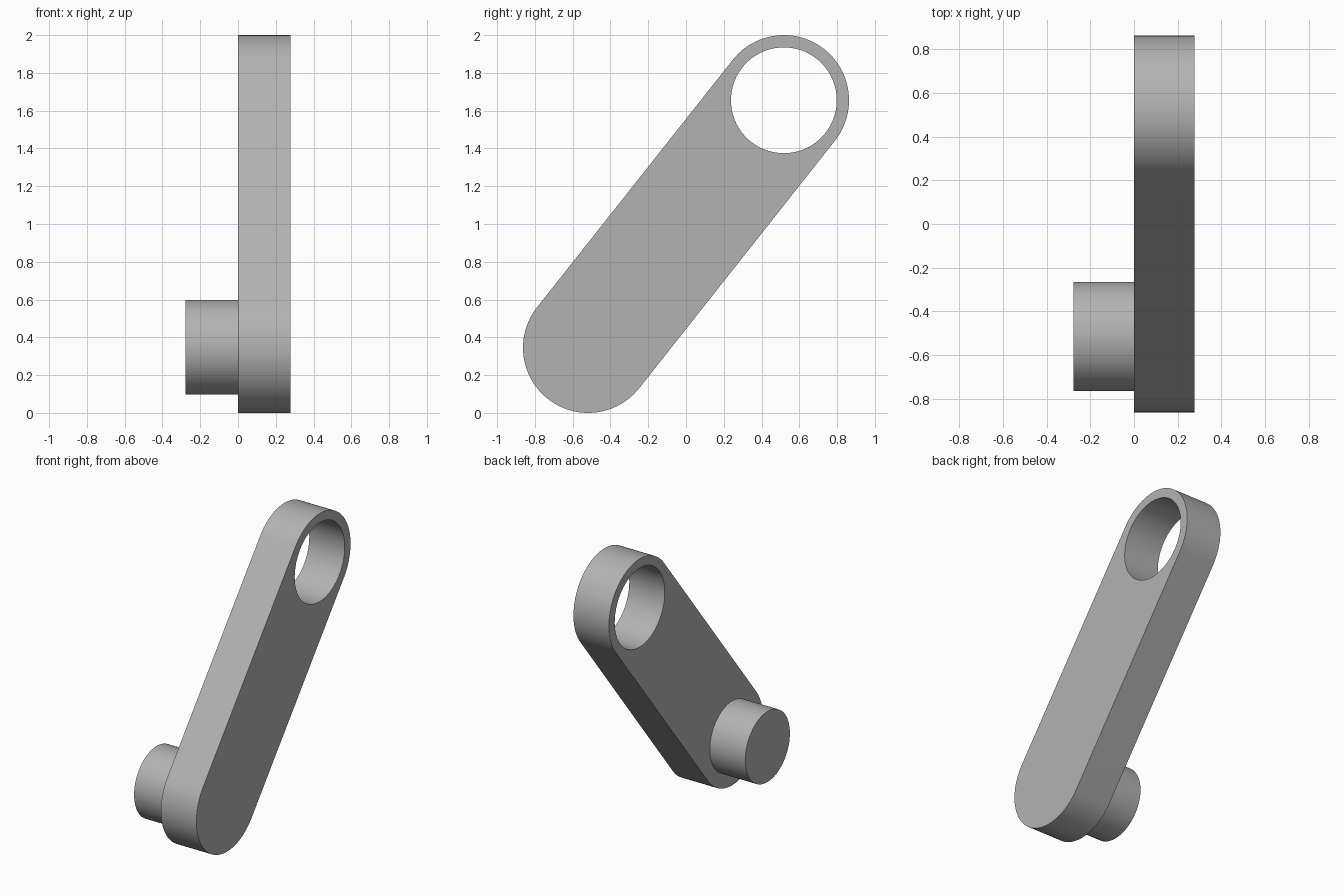
import bpy, bmesh, math

if "Cube" in bpy.data.objects:
    bpy.data.objects.remove(bpy.data.objects["Cube"])

R, HOLE, PIN = 0.345, 0.28, 0.25      # end, hole and pin radii
LOW, HIGH = (-0.518, 0.345), (0.518, 1.655)   # end centres (y, z)
THICK = 0.278

grey = bpy.data.materials.new("grey")
grey.diffuse_color = (0.45, 0.45, 0.45, 1)
grey.use_nodes = True
grey.node_tree.nodes["Principled BSDF"].inputs["Base Color"].default_value = grey.diffuse_color


def arc(centre, radius, start, sweep, n):
    return [(centre[0] + radius * math.cos(start + sweep * i / n),
             centre[1] + radius * math.sin(start + sweep * i / n))
            for i in range(n + 1)]


def prism(name, outline, x0, x1):
    """Extrude a (y, z) outline along x."""
    bm = bmesh.new()
    face = bm.faces.new([bm.verts.new((x0, y, z)) for y, z in outline])
    ext = bmesh.ops.extrude_face_region(bm, geom=[face], use_keep_orig=True)
    verts = [v for v in ext["geom"] if isinstance(v, bmesh.types.BMVert)]
    bmesh.ops.translate(bm, verts=verts, vec=(x1 - x0, 0, 0))
    bmesh.ops.recalc_face_normals(bm, faces=bm.faces)
    mesh = bpy.data.meshes.new(name)
    bm.to_mesh(mesh)
    bm.free()
    mesh.materials.append(grey)
    obj = bpy.data.objects.new(name, mesh)
    bpy.context.collection.objects.link(obj)
    return obj


def select(obj):
    bpy.ops.object.select_all(action='DESELECT')
    obj.select_set(True)
    bpy.context.view_layer.objects.active = obj


# Slanted arm with rounded ends
tilt = math.atan2(HIGH[1] - LOW[1], HIGH[0] - LOW[0])
outline = (arc(HIGH, R, tilt - math.pi / 2, math.pi, 48)
           + arc(LOW, R, tilt + math.pi / 2, math.pi, 48))
arm = prism("arm", outline, 0, THICK)

# Round hole through the upper end
cutter = prism("hole_cutter", arc(HIGH, HOLE, 0, math.tau, 96)[:-1], -0.1, THICK + 0.1)
cut = arm.modifiers.new("hole", 'BOOLEAN')
cut.operation = 'DIFFERENCE'
cut.solver = 'EXACT'
cut.object = cutter
select(arm)
bpy.ops.object.modifier_apply(modifier=cut.name)
bpy.data.objects.remove(cutter)

# Pin on the lower end
pin = prism("pin", arc((-0.516, 0.348), PIN, 0, math.tau, 96)[:-1], -THICK, 0)

for part in (arm, pin):
    select(part)
    bpy.ops.object.shade_smooth_by_angle(angle=math.radians(30))
